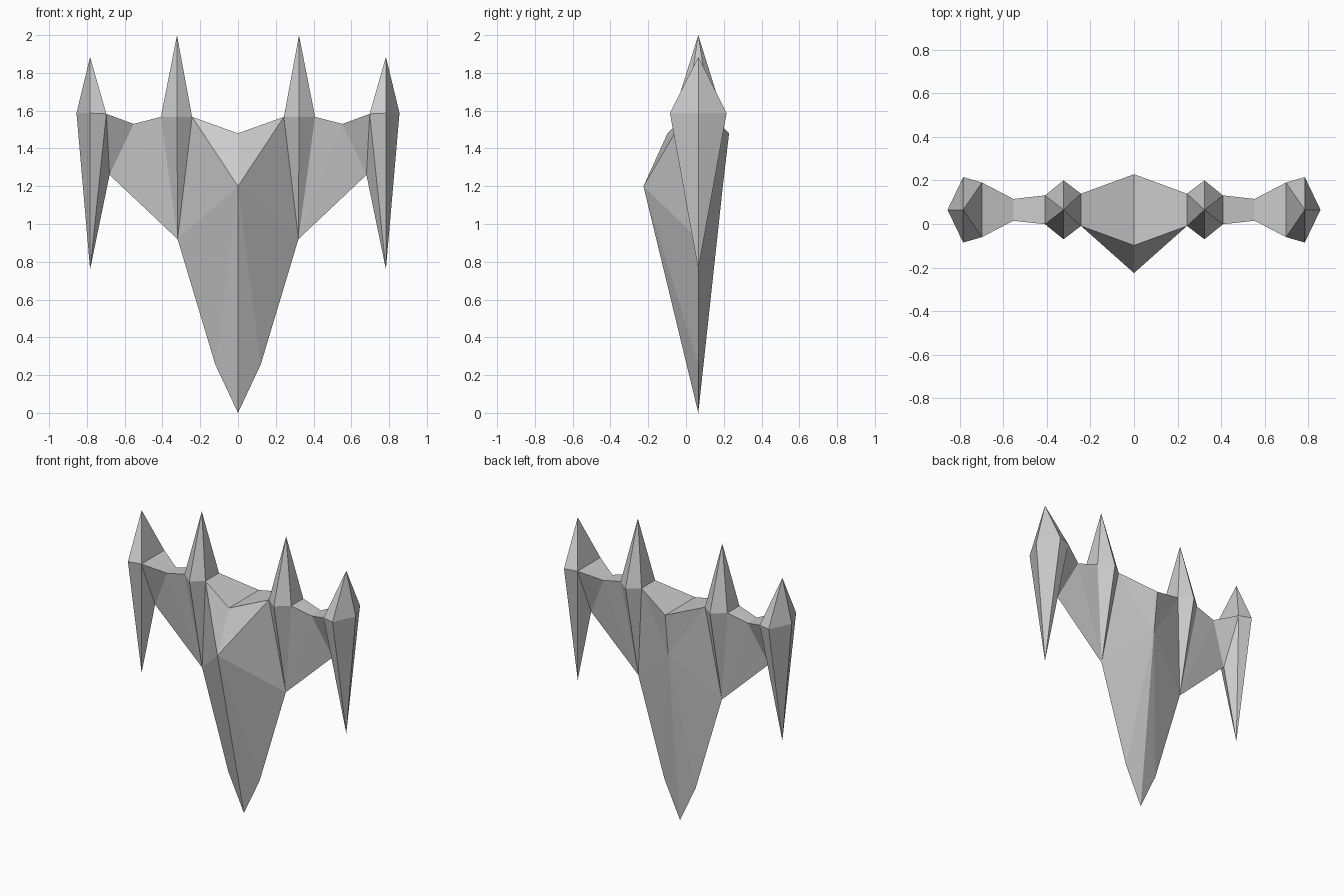
import bpy, bmesh
from mathutils import Vector

if "Cube" in bpy.data.objects:
    bpy.data.objects.remove(bpy.data.objects["Cube"])

YC = 0.065  # depth of the central plane


def build(name, faces, centre):
    """Flat-faced part for the +x side, facing away from centre, mirrored in x."""
    bm = bmesh.new()
    for pts in faces:
        bm.faces.new([bm.verts.new((x, YC + d, z)) for x, d, z in pts])
    bmesh.ops.remove_doubles(bm, verts=bm.verts, dist=0.0005)
    bm.normal_update()
    for f in bm.faces:
        if f.normal.dot(f.calc_center_median() - Vector(centre)) < 0:
            f.normal_flip()
    me = bpy.data.meshes.new(name)
    bm.to_mesh(me)
    bm.free()
    ob = bpy.data.objects.new(name, me)
    bpy.context.collection.objects.link(ob)
    mod = ob.modifiers.new("mirror", 'MIRROR')
    mod.merge_threshold = 0.001


def fan(ring, apex, skip=()):
    n = len(ring)
    return [(ring[i], ring[(i + 1) % n], apex) for i in range(n) if i not in skip]


# Key points shared by neighbouring parts: (x, depth offset, z)
root = (0.32, 0, 0.92)
heel = (0.68, 0, 1.26)
hip = (0.12, 0, 0.255)
tip = (0, 0, 0)

# Central body: front keel and shallower back ridge
body = []
for s, keel in ((-1, -0.29), (1, 0.13)):
    top, shoulder, ridge = (0, s * 0.163, 1.48), (0.243, s * 0.074, 1.567), (0, keel, 1.2)
    body += [(top, shoulder, ridge), (ridge, shoulder, root),
             (ridge, root, hip), (ridge, hip, tip)]
body.append(((0, -0.163, 1.48), (0.243, -0.074, 1.567),
             (0.243, 0.074, 1.567), (0, 0.163, 1.48)))
build("body", body, (0, YC, 1.0))

# Wings between the spikes
wing = []
edge = [(0.408, 0.066, 1.567), (0.553, 0.05, 1.53), (0.697, 0.125, 1.583)]
for s in (-1, 1):
    a, b, c = [(x, s * d, z) for x, d, z in edge]
    wing += [(a, b, root), (b, heel, root), (b, c, heel)]
for (x0, d0, z0), (x1, d1, z1) in zip(edge, edge[1:]):
    wing.append(((x0, -d0, z0), (x1, -d1, z1), (x1, d1, z1), (x0, d0, z0)))
build("wing", wing, (0.53, YC, 1.3))

# Inner spikes: hexagonal, long lower taper, open where body and wing join
ring = [(0.243, -0.074, 1.567), (0.323, -0.135, 1.567), (0.408, -0.066, 1.567),
        (0.408, 0.066, 1.567), (0.323, 0.135, 1.567), (0.243, 0.074, 1.567)]
build("inner_spike", fan(ring, (0.323, 0, 2.0)) + fan(ring, root, (2, 5)),
      (0.325, YC, 1.5))

# Outer spikes: five-sided, inner face split around the wing heel
ring = [(0.697, -0.125, 1.583), (0.783, -0.15, 1.587), (0.855, 0, 1.587),
        (0.783, 0.15, 1.587), (0.697, 0.125, 1.583)]
low = (0.783, 0, 0.76)
build("outer_spike", fan(ring, (0.783, 0, 1.885)) + fan(ring, low, (4,))
      + [(ring[0], heel, low), (ring[4], heel, low)], (0.77, YC, 1.45))
